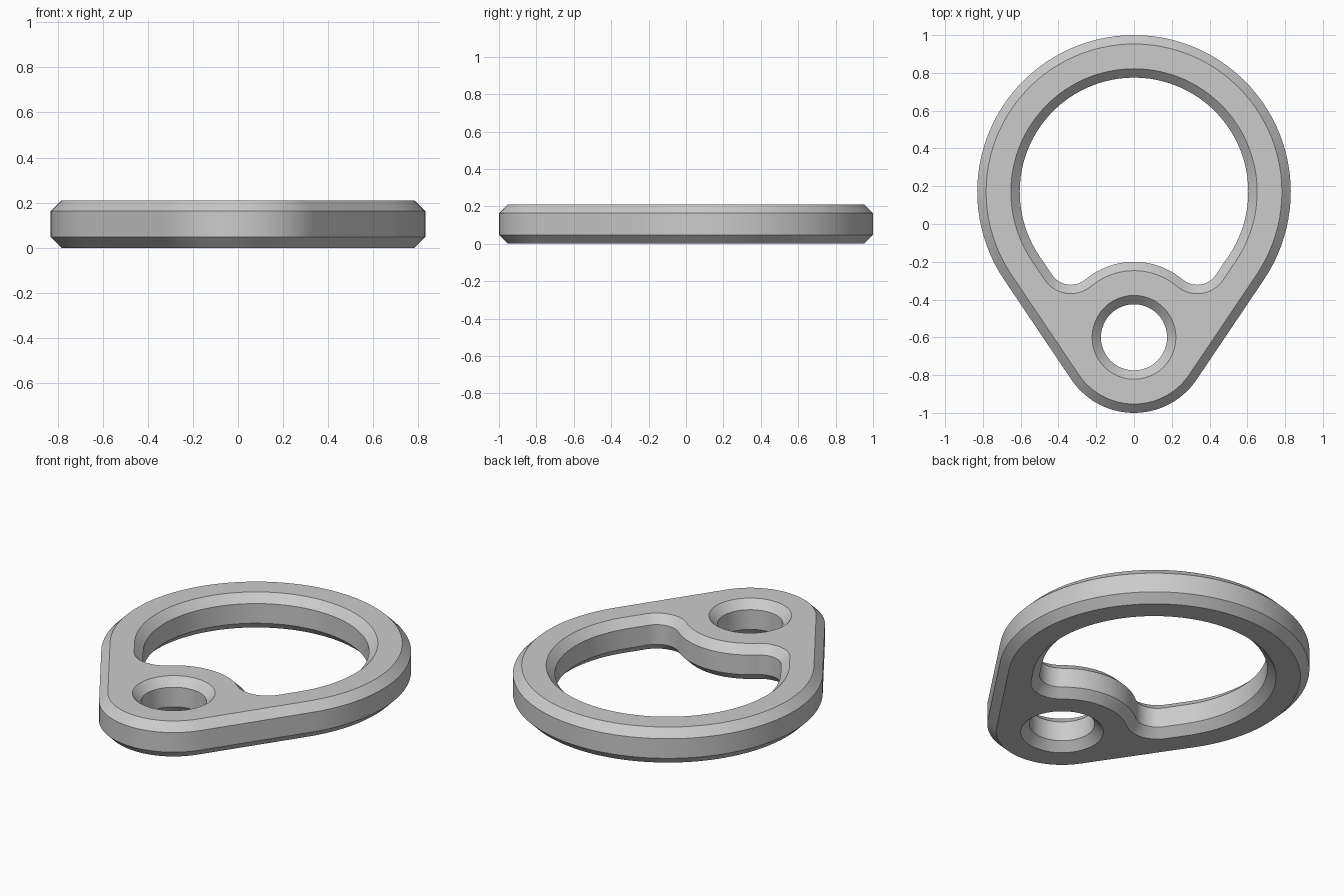
import bpy, bmesh, math

if "Cube" in bpy.data.objects:
    bpy.data.objects.remove(bpy.data.objects["Cube"])

HEIGHT, CHAMFER = 0.21, 0.047
RING_C, RING_R, RING_IN = (0, 0.17), 0.83, 0.605   # large ring
LUG_C, LUG_R, HOLE_R = (0, -0.6), 0.40, 0.175      # small pierced lug
FIL_R = 0.12                                       # inner corner fillet
TAN = math.asin((RING_R - LUG_R) / (RING_C[1] - LUG_C[1]))  # straight side slope

# Fillet centre: tangent to the straight inner side and to the lug
lo, hi = -0.5, 0.1
for _ in range(50):
    y = (lo + hi) / 2
    x = (RING_IN - FIL_R + math.sin(TAN) * (y - RING_C[1])) / math.cos(TAN)
    if math.hypot(x, y - LUG_C[1]) > LUG_R + FIL_R:
        hi = y
    else:
        lo = y
FIL = (x, y)
LUG_A = math.atan2(y - LUG_C[1], x)  # direction from lug to fillet


def arc(c, r, a, b, n):
    return [(c[0] + r * math.cos(a + (b - a) * i / n),
             c[1] + r * math.sin(a + (b - a) * i / n)) for i in range(n + 1)]


def outer(e):
    return (arc(RING_C, RING_R - e, -TAN, math.pi + TAN, 72)
            + arc(LUG_C, LUG_R - e, math.pi + TAN, 2 * math.pi - TAN, 28))


def inner(e):
    left = (-FIL[0], FIL[1])
    return (arc(RING_C, RING_IN + e, -TAN, math.pi + TAN, 72)
            + arc(left, FIL_R + e, math.pi + TAN, 2 * math.pi - LUG_A, 16)
            + arc(LUG_C, LUG_R - e, math.pi - LUG_A, LUG_A, 20)[1:-1]
            + arc(FIL, FIL_R + e, math.pi + LUG_A, 2 * math.pi - TAN, 16))


def hole(e):
    return arc(LUG_C, HOLE_R + e, 0, 2 * math.pi, 48)[:-1]


# Chamfered walls for each outline, then caps across all three outlines
bm = bmesh.new()
levels = [(0, CHAMFER), (CHAMFER, 0), (HEIGHT - CHAMFER, 0), (HEIGHT, CHAMFER)]
rims = {0: [], 3: []}
for outline in (outer, inner, hole):
    rings = [[bm.verts.new((px, py, z)) for px, py in outline(e)] for z, e in levels]
    n = len(rings[0])
    for a, b in zip(rings, rings[1:]):
        for i in range(n):
            j = (i + 1) % n
            bm.faces.new((a[i], a[j], b[j], b[i]))
    for k in rims:
        rims[k] += [bm.edges.get((rings[k][i], rings[k][(i + 1) % n])) for i in range(n)]
for k, edges in rims.items():
    bmesh.ops.triangle_fill(bm, edges=edges, use_beauty=True, normal=(0, 0, 1 if k else -1))
bmesh.ops.recalc_face_normals(bm, faces=bm.faces)

mesh = bpy.data.meshes.new("ring_plate")
bm.to_mesh(mesh)
bm.free()
plate = bpy.data.objects.new("ring_plate", mesh)
bpy.context.collection.objects.link(plate)

grey = bpy.data.materials.new("light_grey")
grey.diffuse_color = (0.6, 0.6, 0.6, 1)
grey.use_nodes = True
grey.node_tree.nodes["Principled BSDF"].inputs["Base Color"].default_value = grey.diffuse_color
mesh.materials.append(grey)

bpy.context.view_layer.objects.active = plate
plate.select_set(True)
bpy.ops.object.shade_smooth_by_angle(angle=math.radians(30))
